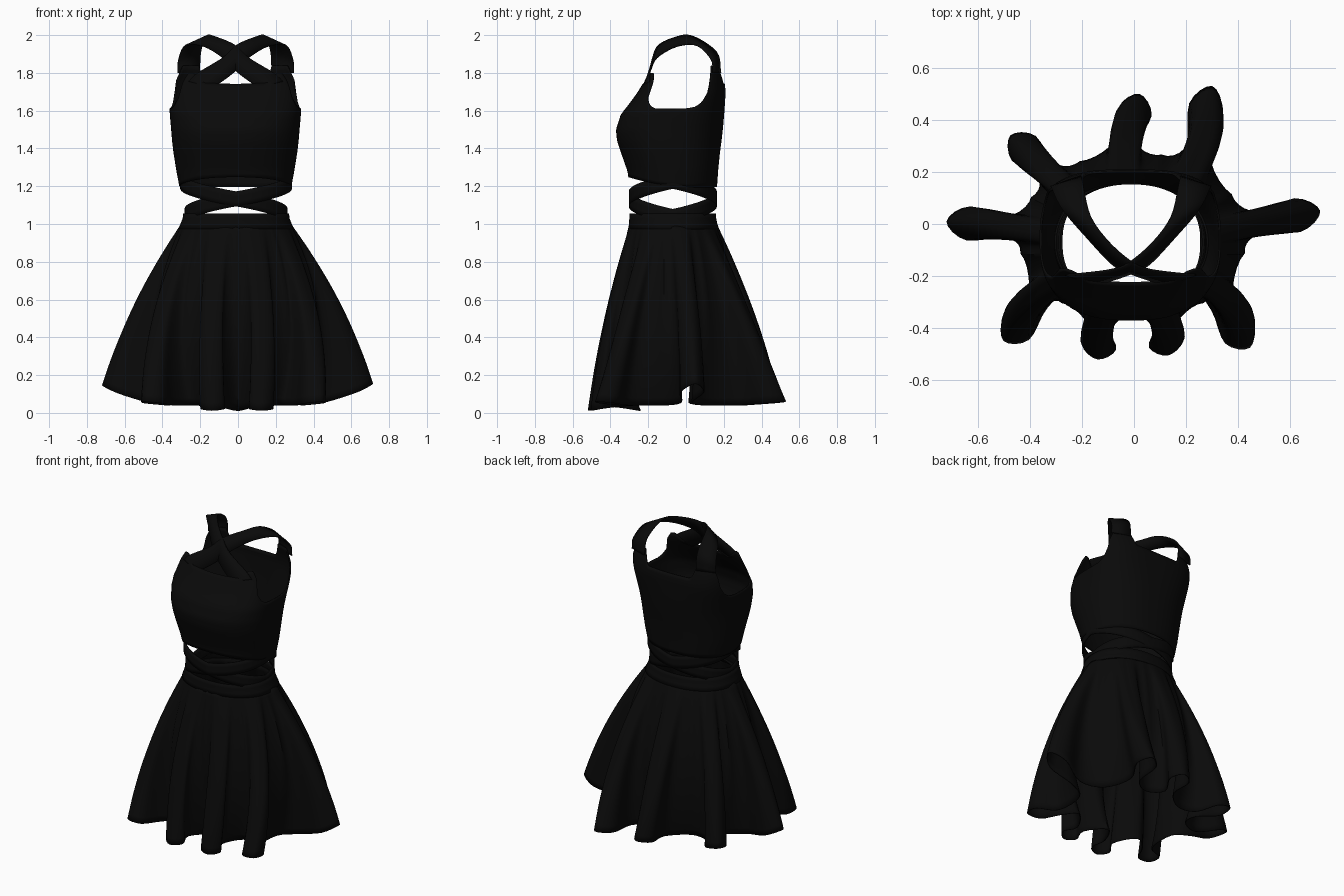
import bpy, bmesh, math
from mathutils import Vector

if "Cube" in bpy.data.objects:
    bpy.data.objects.remove(bpy.data.objects["Cube"])

black = bpy.data.materials.new("black_fabric")
black.diffuse_color = (0.003, 0.003, 0.003, 1)
black.use_nodes = True
black.node_tree.nodes["Principled BSDF"].inputs["Base Color"].default_value = black.diffuse_color


def sheet(name, rows, closed=True, thick=0.008):
    """Loft rows of points into a thin smooth cloth sheet."""
    bm = bmesh.new()
    vs = [[bm.verts.new(p) for p in row] for row in rows]
    n = len(rows[0])
    for a, b in zip(vs, vs[1:]):
        for i in range(n if closed else n - 1):
            j = (i + 1) % n
            bm.faces.new((a[i], a[j], b[j], b[i]))
    bmesh.ops.recalc_face_normals(bm, faces=bm.faces)
    me = bpy.data.meshes.new(name)
    bm.to_mesh(me)
    bm.free()
    me.materials.append(black)
    ob = bpy.data.objects.new(name, me)
    bpy.context.collection.objects.link(ob)
    mod = ob.modifiers.new("cloth", 'SOLIDIFY')
    mod.thickness = thick
    mod.offset = -1 if closed else 0
    bpy.ops.object.select_all(action='DESELECT')
    ob.select_set(True)
    bpy.context.view_layer.objects.active = ob
    bpy.ops.object.shade_smooth_by_angle(angle=math.radians(50))
    return ob


def catmull(p0, p1, p2, p3, t):
    return 0.5 * (2 * p1 + (p2 - p0) * t + (2 * p0 - 5 * p1 + 4 * p2 - p3) * t * t
                  + (3 * p1 - p0 - 3 * p2 + p3) * t ** 3)


def smooth_path(pts, steps=5):
    p = [Vector(q) for q in pts]
    p = [2 * p[0] - p[1]] + p + [2 * p[-1] - p[-2]]
    out = [catmull(*p[i:i + 4], k / steps) for i in range(len(p) - 3) for k in range(steps)]
    return out + [p[-2]]


def ring_point(a, hx, yf, yb, z, power=2.0, cx=-0.01):
    """Point on a body-shaped oval; a = 0 is +x, 90 degrees is the back."""
    c, s = math.cos(a), math.sin(a)
    e = 2 / power
    x = hx * math.copysign(abs(c) ** e, c)
    y = (yb - yf) / 2 * math.copysign(abs(s) ** e, s) + (yf + yb) / 2
    return Vector((cx + x, y, z))


def table(rows, v):
    """Linear lookup in rows of (key, value, ...)."""
    for lo, hi in zip(rows, rows[1:]):
        if v <= hi[0] or hi is rows[-1]:
            f = (v - lo[0]) / (hi[0] - lo[0])
            return [p + (q - p) * f for p, q in zip(lo[1:], hi[1:])]


ANG = [2 * math.pi * i / 180 for i in range(180)]

# Skirt: nine deep folds (waist angle, tip x, tip y, hem height)
FOLDS = [(10, .715, .05, .155), (50, .30, .53, .06), (100, .02, .50, .06),
         (135, -.475, .34, .08), (170, -.72, .01, .145), (213, -.50, -.45, .06),
         (250, -.14, -.52, .012), (290, .13, -.505, .012), (327, .445, -.475, .06)]
hem, angles, pull = [], [], []
for i, (deg, tx, ty, hz) in enumerate(FOLDS):
    prev = FOLDS[i - 1][0] - (360 if i == 0 else 0)
    nxt = FOLDS[(i + 1) % 9][0] + (360 if i == 8 else 0)
    a0, a1 = (prev + deg) / 2, (deg + nxt) / 2
    valley = ring_point(math.radians(a0), .37, -.315, .23, 0.04)
    if i == 7:                      # the front centre fold tucks inwards
        valley = Vector((0, -.245, 0.01))
    base = ring_point(math.radians(deg), .29, -.30, .16, 0)
    tip = Vector((tx, ty, 0))
    d = tip - base
    u = d.normalized()
    n = Vector((-u.y, u.x, 0))
    loop = [valley]
    for along, side in ((.42, -.032), (.8, -.066), (1, 0), (.8, .066), (.42, .032)):
        p = base + d * along + n * side
        p.z = 0.035 + (hz - 0.035) * along ** 2
        loop.append(p)
    hem += loop
    pull += [.1, .5, .4, .2, .4, .5]   # how far mid-height cloth follows the fold
    angles += [a0 + (a1 - a0) * k / 6 for k in range(6)]
angles.append(angles[0] + 360)
cols = []
N = len(hem)
for i in range(N):
    for k in range(4):
        t = k / 4
        h = catmull(hem[i - 1], hem[i], hem[(i + 1) % N], hem[(i + 2) % N], t)
        h.z = max(h.z, 0.002)
        g = pull[i] * (1 - t) + pull[(i + 1) % N] * t
        cols.append((h, math.radians(angles[i] + (angles[i + 1] - angles[i]) * t), g))
rows = []
for r in range(25):
    t = r / 24
    row = []
    for h, a, g in cols:
        w = ring_point(a, .292, -.30, .163, 1.0)
        m = ring_point(a, .56, -.455, .365, 0, cx=0) * (1 - g) + h * g
        p = w * (1 - t) ** 2 + m * (2 * t * (1 - t)) + h * t * t
        p.z = 1.0 + (h.z - 1.0) * t
        row.append(p)
    rows.append(row)
sheet("skirt", rows, thick=0.006)

# Waistband
sheet("waistband", [[ring_point(a, hx, yf, yb, z, 2.2) for a in ANG]
                    for z, hx, yf, yb in ((.975, .305, -.305, .175), (1.0, .295, -.302, .166),
                                          (1.03, .283, -.30, .16), (1.055, .28, -.30, .16))])

# Two slanted waist straps that cross at the front and back
for name, tilt in (("waist_strap_a", 1), ("waist_strap_b", -1)):
    rows = []
    for off in (-.04, -.014, .014, .04):
        row = []
        for a in ANG:
            lean = tilt * math.asin(math.cos(a)) / (math.pi / 2)
            row.append(ring_point(a, .284 + .012 * lean, -.303, .163,
                                  1.133 + .093 * lean + off, 2.2))
        rows.append(row)
    sheet(name, rows)

# Bodice: profile rows of (height, half width, front y, back y, squareness)
BODY = [(1.18, .293, -.295, .163, 2.2), (1.28, .312, -.31, .17, 2.3),
        (1.38, .328, -.345, .18, 2.35), (1.44, .335, -.365, .188, 2.4),
        (1.50, .34, -.371, .195, 2.5), (1.58, .347, -.345, .202, 2.7),
        (1.65, .35, -.29, .207, 2.9), (1.70, .35, -.255, .21, 3), (1.76, .35, -.218, .203, 3),
        (1.84, .335, -.195, .183, 3)]
# Upper edge height by how far the direction turns sideways: neckline, corner, armhole
FRONT_EDGE = [(0, 1.742), (.32, 1.748), (.52, 1.80), (.62, 1.80), (.71, 1.75), (.80, 1.67),
              (.9, 1.63), (.96, 1.612), (1, 1.61)]
BACK_EDGE = [(0, 1.742), (.30, 1.745), (.36, 1.78), (.44, 1.84), (.76, 1.84), (.85, 1.76),
             (.88, 1.70), (.92, 1.645), (.96, 1.62), (1, 1.61)]
rows = []
for r in range(25):
    row = []
    for a in ANG:
        bottom = 1.222 - .026 * math.sin(a) - .02 * math.cos(a) ** 2
        edge = BACK_EDGE if math.sin(a) > 0 else FRONT_EDGE
        top = table(edge, abs(math.cos(a)))[0]
        z = bottom + (top - bottom) * r / 24
        hx, yf, yb, power = table(BODY, z)
        row.append(ring_point(a, hx, yf, yb, z, power, -.014))
    rows.append(row)
sheet("bodice", rows)

# Shoulder straps: from the back, over the shoulder, crossing at the front
OUTER = [(.308, .143, 1.80), (.303, .135, 1.87), (.265, .06, 1.945),
         (.17, -.05, 1.94), (.07, -.155, 1.88), (0, -.19, 1.81), (-.08, -.218, 1.75),
         (-.13, -.232, 1.72)]
INNER = [(.19, .183, 1.80), (.185, .16, 1.91), (.155, .03, 1.995),
         (.09, -.065, 1.985), (0, -.145, 1.945), (-.07, -.175, 1.88), (-.2, -.192, 1.80),
         (-.25, -.195, 1.755)]
for side, name in ((1, "shoulder_strap_right"), (-1, "shoulder_strap_left")):
    rails = [smooth_path([(side * x - .012, y, z) for x, y, z in rail]) for rail in (OUTER, INNER)]
    sheet(name, [[p.lerp(q, f) for f in (0, .5, 1)] for p, q in zip(*rails)], closed=False)
